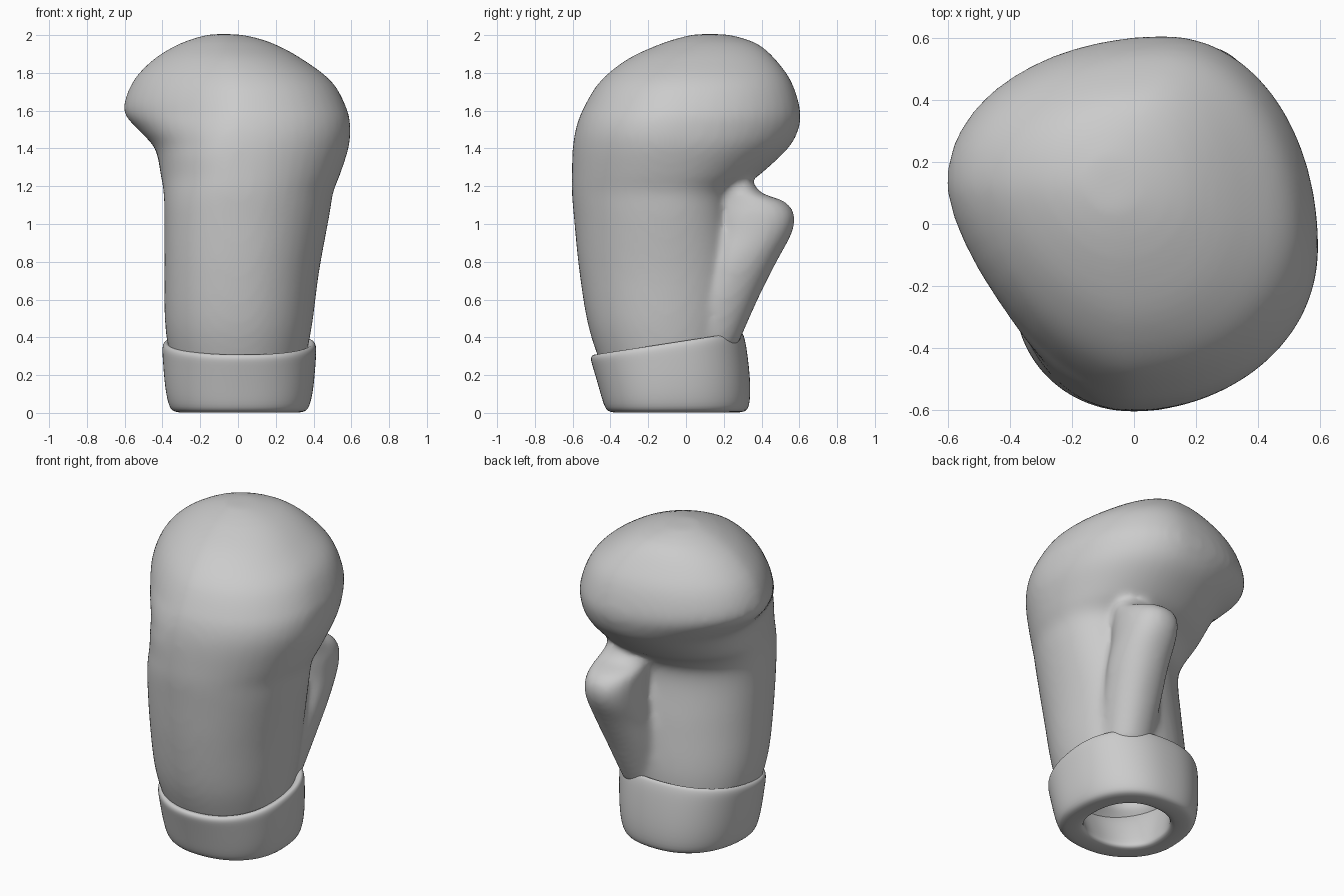
import bpy, bmesh, math
from mathutils import Vector

cube = bpy.data.objects.get("Cube")
if cube:
    bpy.data.objects.remove(cube)

grey = bpy.data.materials.new("light grey leather")
grey.use_nodes = True
grey.diffuse_color = (0.6, 0.6, 0.6, 1)
grey.node_tree.nodes["Principled BSDF"].inputs["Base Color"].default_value = grey.diffuse_color


def outline(left, left_y, right, right_y, front, front_x, back, back_x, power, corner, count=48):
    """Rounded outline through four extreme points; corner is the front left power."""
    points = []
    for i in range(count):
        a = math.tau * i / count
        c, s = math.cos(a), math.sin(a)
        n = corner if c < 0 and s < 0 else power
        u, v = abs(c) ** (2 / n), abs(s) ** (2 / n)
        mid_x = back_x if s > 0 else front_x
        mid_y = right_y if c > 0 else left_y
        x = mid_x + u * ((right if c > 0 else left) - mid_x)
        y = mid_y + v * ((back if s > 0 else front) - mid_y)
        points.append((x, y))
    return points


def smooth_rows(rows, steps=5):
    """Catmull-Rom interpolation between section rows."""
    rows = [Vector(r) for r in rows]
    out = []
    for i in range(len(rows) - 1):
        a, b, c = rows[max(i - 1, 0)], rows[i], rows[i + 1]
        d = rows[min(i + 2, len(rows) - 1)]
        for k in range(steps):
            t = k / steps
            out.append(b + (c - a) * (t / 2) + (a * 2 - b * 5 + c * 4 - d) * (t * t / 2)
                       + (b * 3 - a - c * 3 + d) * (t ** 3 / 2))
    return out + [rows[-1]]


def loft(bm, rings, closed=False):
    """Skin a stack of rings, capping the ends unless it loops."""
    loops = [[bm.verts.new(p) for p in ring] for ring in rings]
    pairs = list(zip(loops, loops[1:]))
    if closed:
        pairs.append((loops[-1], loops[0]))
    else:
        bm.faces.new(loops[0][::-1])
        bm.faces.new(loops[-1])
    for low, high in pairs:
        for i in range(len(low)):
            j = (i + 1) % len(low)
            bm.faces.new((low[i], low[j], high[j], high[i]))


def add_object(name, bm):
    bmesh.ops.recalc_face_normals(bm, faces=bm.faces)
    mesh = bpy.data.meshes.new(name)
    bm.to_mesh(mesh)
    bm.free()
    mesh.materials.append(grey)
    mesh.polygons.foreach_set("use_smooth", [True] * len(mesh.polygons))
    obj = bpy.data.objects.new(name, mesh)
    bpy.context.collection.objects.link(obj)
    return obj


# Section rows: height, left x, its y, right x, its y, front y, its x, back y, its x
hand_rows = [
    (.2, -.34, -.08, .34, -.08, -.43, 0, .24, .03),
    (.45, -.385, -.13, .39, -.1, -.515, 0, .27, .08),
    (.75, -.39, -.18, .43, -.1, -.565, 0, .26, .16),
    (1.05, -.39, -.2, .485, -.1, -.595, 0, .23, .2),
    (1.17, -.395, -.15, .505, -.1, -.605, 0, .27, .15),
    (1.26, -.41, -.04, .54, -.09, -.605, 0, .39, .1),
    (1.4, -.44, .05, .585, -.08, -.6, 0, .54, .09),
    (1.5, -.53, .11, .595, -.08, -.585, 0, .595, .1),
    (1.6, -.605, .13, .58, -.05, -.55, 0, .605, .1),
    (1.75, -.56, .13, .5, 0, -.46, 0, .56, .09),
    (1.87, -.45, .13, .345, .05, -.315, -.02, .475, .06),
    (1.95, -.32, .13, .2, .1, -.145, -.05, .385, 0),
    (1.99, -.21, .13, .08, .11, -.02, -.07, .28, -.05),
    (2.005, -.14, .12, -.01, .12, .05, -.08, .2, -.08)]
thumb_rows = [
    (.35, .04, .12, .31, .12, .02, .18, .27, .18),
    (.6, .04, .2, .36, .2, .09, .21, .38, .21),
    (.8, .06, .28, .39, .28, .13, .22, .48, .22),
    (.95, .07, .36, .39, .36, .15, .22, .56, .22),
    (1.05, .07, .37, .385, .37, .15, .22, .575, .22),
    (1.12, .07, .34, .37, .34, .16, .22, .52, .22),
    (1.165, .1, .29, .36, .29, .17, .22, .4, .22),
    (1.23, .15, .28, .33, .28, .19, .22, .35, .22)]


def section_rings(rows, power, corner_at):
    return [[(x, y, r[0]) for x, y in outline(*r[1:], power, corner_at(r[0]))]
            for r in smooth_rows(rows)]


def fist_corner(z):
    """Round at the wrist, flattening over the knuckles."""
    return 2.2 - 0.65 * min(max((z - 1.36) / 0.22, 0), 1)


# Hand: padded mitt with a wrist cavity, fused with the thumb
bm = bmesh.new()
cavity = [[(x, y, z) for x, y in
           outline(-w, -.06, w, -.06, -.06 - w, 0, -.06 + w, 0, 2.6, 2.6)]
          for z, w in ((.6, .05), (.58, .2), (.5, .25), (.3, .26))]
loft(bm, cavity + section_rings(hand_rows, 2.05, fist_corner))
loft(bm, section_rings(thumb_rows, 2.2, lambda z: 2.2))
mitt = add_object("padded_mitt", bm)
remesh = mitt.modifiers.new("fuse", "REMESH")
remesh.mode = "VOXEL"
remesh.voxel_size = 0.02
remesh.use_smooth_shade = True
soften = mitt.modifiers.new("soften", "SMOOTH")
soften.factor = 0.5
soften.iterations = 12

# Cuff: rolled band, its slanted rim higher at the palm
# Rows: share of height, half width, front y, back y
cuff_rows = [
    (0, .23, -.28, .19), (0, .34, -.4, .31), (.06, .372, -.43, .338),
    (.35, .395, -.455, .345), (.8, .407, -.495, .322), (.94, .41, -.508, .308),
    (1.01, .395, -.495, .295), (.98, .365, -.465, .265), (.8, .29, -.38, .21),
    (.1, .23, -.28, .19)]
bm = bmesh.new()
rings = []
for t, w, front, back in cuff_rows:
    flat = outline(-w, -.08, w, -.08, front, 0, back, 0, 2.3, 2.05)
    rings.append([(x + .007, y, t * (.385 + .155 * y)) for x, y in flat])
loft(bm, rings, closed=True)
cuff = add_object("wrist_cuff", bm)
rounding = cuff.modifiers.new("round", "SUBSURF")
rounding.levels = rounding.render_levels = 2
